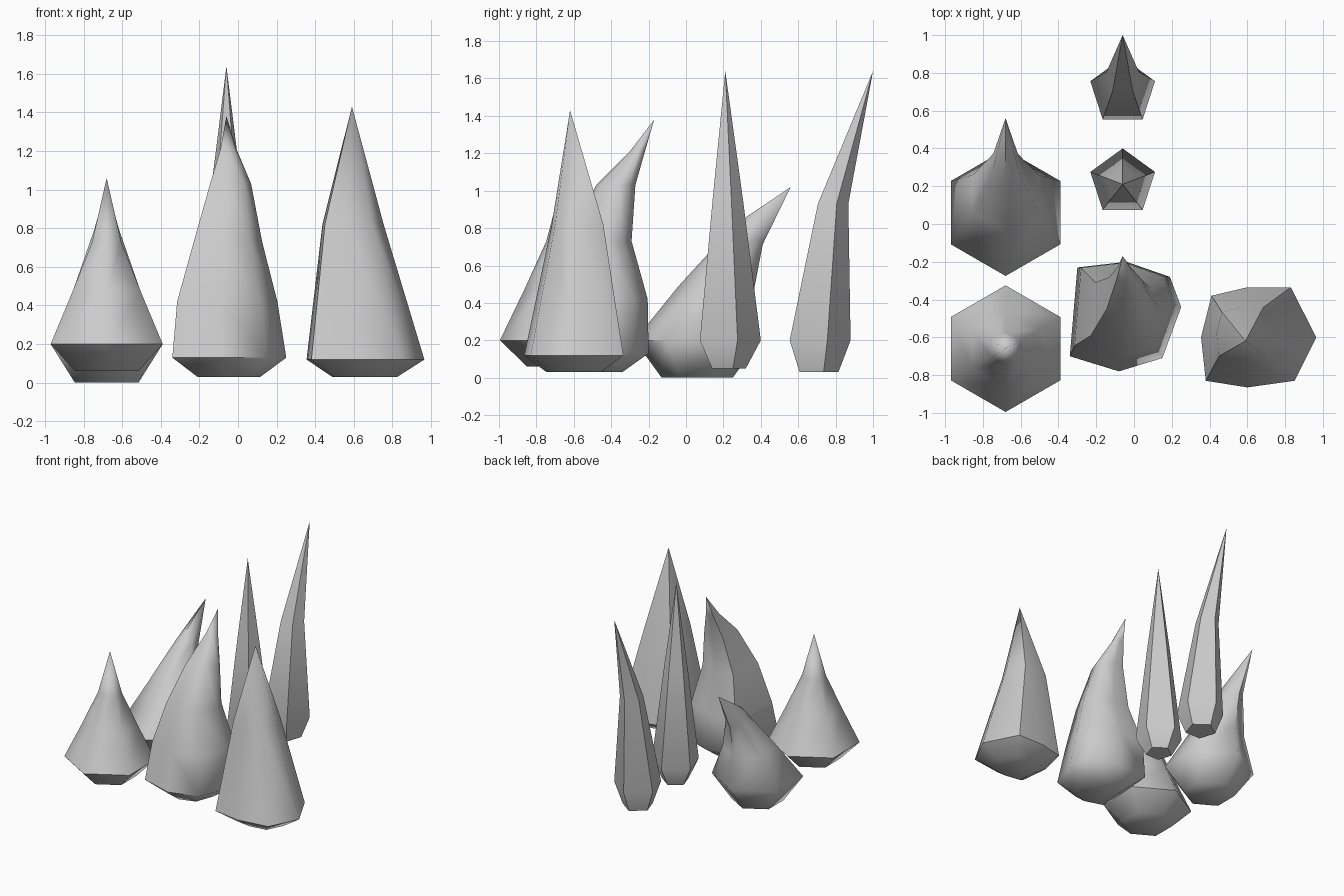
import bpy, bmesh, math

if "Cube" in bpy.data.objects:
    bpy.data.objects.remove(bpy.data.objects["Cube"])


def ngon(n):
    # unit polygon with one corner pointing to +y
    return [(math.cos(math.pi / 2 + 2 * math.pi * i / n),
             math.sin(math.pi / 2 + 2 * math.pi * i / n)) for i in range(n)]


def spike(name, outline, rings, tip):
    # rings: (x, y, z, scale, rise of z per unit of y)
    bm = bmesh.new()
    loops = []
    for x, y, z, s, tilt in rings:
        loops.append([bm.verts.new((x + u * s, y + v * s, z + v * s * tilt))
                      for u, v in outline])
    apex = bm.verts.new(tip)
    n = len(outline)
    bm.faces.new(loops[0])
    for a, b in zip(loops, loops[1:]):
        for i in range(n):
            j = (i + 1) % n
            bm.faces.new((a[i], a[j], b[j], b[i]))
    for i in range(n):
        bm.faces.new((loops[-1][i], loops[-1][(i + 1) % n], apex))
    bmesh.ops.recalc_face_normals(bm, faces=bm.faces)
    mesh = bpy.data.meshes.new(name)
    bm.to_mesh(mesh)
    bm.free()
    ob = bpy.data.objects.new(name, mesh)
    bpy.context.collection.objects.link(ob)
    bpy.ops.object.select_all(action='DESELECT')
    ob.select_set(True)
    bpy.context.view_layer.objects.active = ob
    bpy.ops.object.shade_smooth_by_angle(angle=math.radians(60))
    return ob


# squat six-sided spikes on the left, one straight and one bent back
spike("squat_spike_straight", ngon(6), [
    (-0.68, -0.66, 0.06, 0.19, 0), (-0.68, -0.66, 0.20, 0.335, 0),
    (-0.68, -0.66, 0.47, 0.205, 0), (-0.68, -0.66, 0.73, 0.087, 0)],
    (-0.68, -0.66, 1.06))
spike("squat_spike_bent", ngon(6), [
    (-0.68, 0.06, 0.0, 0.19, 0), (-0.68, 0.06, 0.20, 0.335, 0),
    (-0.68, 0.16, 0.47, 0.20, -0.1), (-0.68, 0.335, 0.765, 0.075, -0.7)],
    (-0.68, 0.56, 1.02))

# slender five-sided spikes at the back
spike("slender_spike_straight", ngon(5), [
    (-0.06, 0.22, 0.05, 0.10, 0), (-0.06, 0.22, 0.20, 0.18, 0),
    (-0.06, 0.215, 0.95, 0.09, 0)], (-0.06, 0.21, 1.64))
spike("slender_spike_bent", ngon(5), [
    (-0.06, 0.70, 0.03, 0.115, 0), (-0.06, 0.70, 0.20, 0.18, 0),
    (-0.06, 0.778, 0.93, 0.09, 0)], (-0.06, 1.0, 1.64))

# tall irregular spikes at the front
bent_outline = [(-.25, .26), (.01, .29), (.24, .21), (.30, .05),
                (.20, -.22), (-.03, -.29), (-.29, -.21)]
spike("tall_spike_bent", bent_outline, [
    (-0.05, -0.50, 0.03, 0.55, 0), (-0.05, -0.49, 0.13, 1.0, 0),
    (-0.06, -0.46, 0.42, 0.88, 0), (-0.055, -0.465, 0.73, 0.60, 0),
    (-0.04, -0.375, 1.03, 0.36, 0), (-0.05, -0.26, 1.21, 0.14, 0)],
    (-0.06, -0.17, 1.38))
straight_outline = [(-.22, .22), (-.03, .265), (.20, .265), (.335, 0),
                    (.22, -.23), (-.03, -.265), (-.25, -.23), (-.275, 0)]
spike("tall_spike_straight", straight_outline, [
    (0.64, -0.60, 0.03, 0.55, 0), (0.63, -0.60, 0.12, 1.0, 0),
    (0.58, -0.58, 0.82, 0.52, 0)], (0.59, -0.62, 1.43))
